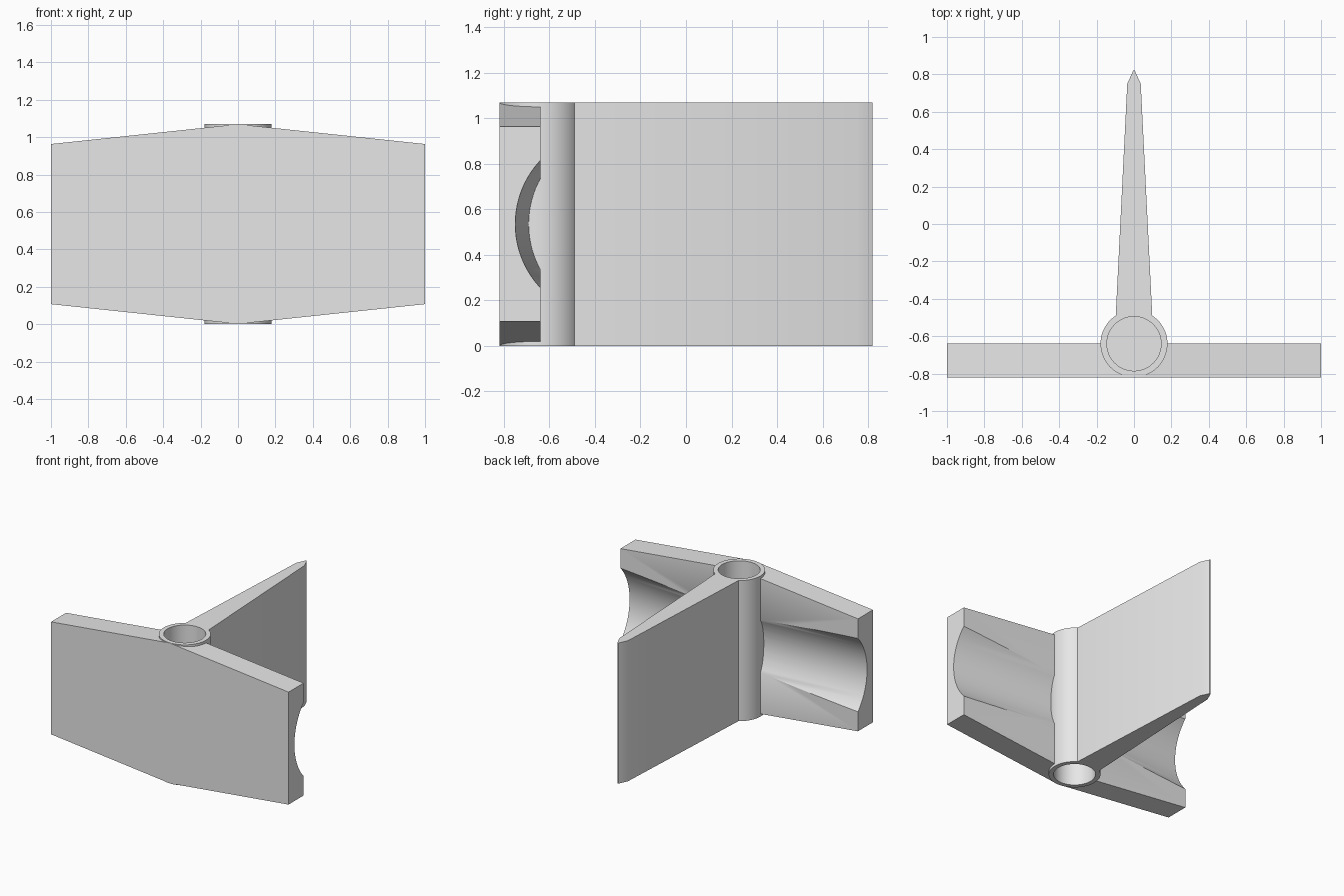
import bpy
import bmesh
from math import cos, sin, tau
from mathutils import Vector

cube = bpy.data.objects.get("Cube")
if cube:
    bpy.data.objects.remove(cube, do_unlink=True)

HEIGHT = 1.07
MID = HEIGHT / 2
HUB_Y = -0.64

grey = bpy.data.materials.new("plain grey")
grey.use_nodes = True
grey.diffuse_color = (0.8, 0.8, 0.8, 1)
grey.node_tree.nodes["Principled BSDF"].inputs["Base Color"].default_value = (0.8, 0.8, 0.8, 1)


def circle(cu, cv, radius, count=96):
    return [(cu + radius * cos(tau * i / count), cv + radius * sin(tau * i / count))
            for i in range(count)]


def prism(name, points, axis, low, high, shift=(0, 0, 0)):
    """Extrude a 2D profile along an axis, optionally shearing the far end."""
    place = {"x": lambda u, v: (low, u, v),
             "y": lambda u, v: (u, low, v),
             "z": lambda u, v: (u, v, low)}[axis]
    step = Vector([high - low if a == axis else 0 for a in "xyz"]) + Vector(shift)
    bm = bmesh.new()
    base = bm.faces.new([bm.verts.new(place(u, v)) for u, v in points])
    new = bmesh.ops.extrude_face_region(bm, geom=[base])["geom"]
    bmesh.ops.translate(bm, vec=step, verts=[g for g in new if isinstance(g, bmesh.types.BMVert)])
    bmesh.ops.recalc_face_normals(bm, faces=bm.faces)
    mesh = bpy.data.meshes.new(name)
    bm.to_mesh(mesh)
    bm.free()
    mesh.materials.append(grey)
    obj = bpy.data.objects.new(name, mesh)
    bpy.context.collection.objects.link(obj)
    return obj


def combine(target, other, operation):
    """Apply a boolean and discard the operand."""
    mod = target.modifiers.new(operation, "BOOLEAN")
    mod.operation = operation
    mod.solver = "EXACT"
    mod.object = other
    bpy.context.view_layer.objects.active = target
    bpy.ops.object.modifier_apply(modifier=mod.name)
    bpy.data.objects.remove(other, do_unlink=True)


# Front plate with sloping top and bottom edges
rim = 0.107
bracket = prism("winged_bracket",
                [(-1, rim), (0, 0.001), (1, rim),
                 (1, HEIGHT - rim), (0, HEIGHT - 0.001), (-1, HEIGHT - rim)],
                "y", -0.82, HUB_Y)

# Sloping round grooves in the back of each wing
for side in (1, -1):
    groove = prism("groove_cutter", circle(-0.28, MID, 0.41), "x",
                   side * 0.157, side * 1.1, shift=(0, -0.067, 0))
    combine(bracket, groove, "DIFFERENCE")

# Upright hub
combine(bracket, prism("hub", circle(0, HUB_Y, 0.179), "z", 0, HEIGHT), "UNION")

# Tapered rear fin with a pointed edge
fin = prism("rear_fin",
            [(-0.105, HUB_Y), (0.105, HUB_Y), (0.036, 0.75), (0.004, 0.82),
             (-0.004, 0.82), (-0.036, 0.75)], "z", 0, HEIGHT)
combine(bracket, fin, "UNION")

# Round sockets in both ends of the hub
for low, high in ((-0.1, 0.4), (HEIGHT - 0.4, HEIGHT + 0.1)):
    combine(bracket, prism("socket_cutter", circle(0, HUB_Y, 0.145), "z", low, high), "DIFFERENCE")

bpy.ops.object.select_all(action="DESELECT")
bracket.select_set(True)
bpy.context.view_layer.objects.active = bracket
bpy.ops.object.shade_smooth_by_angle(angle=0.5)
